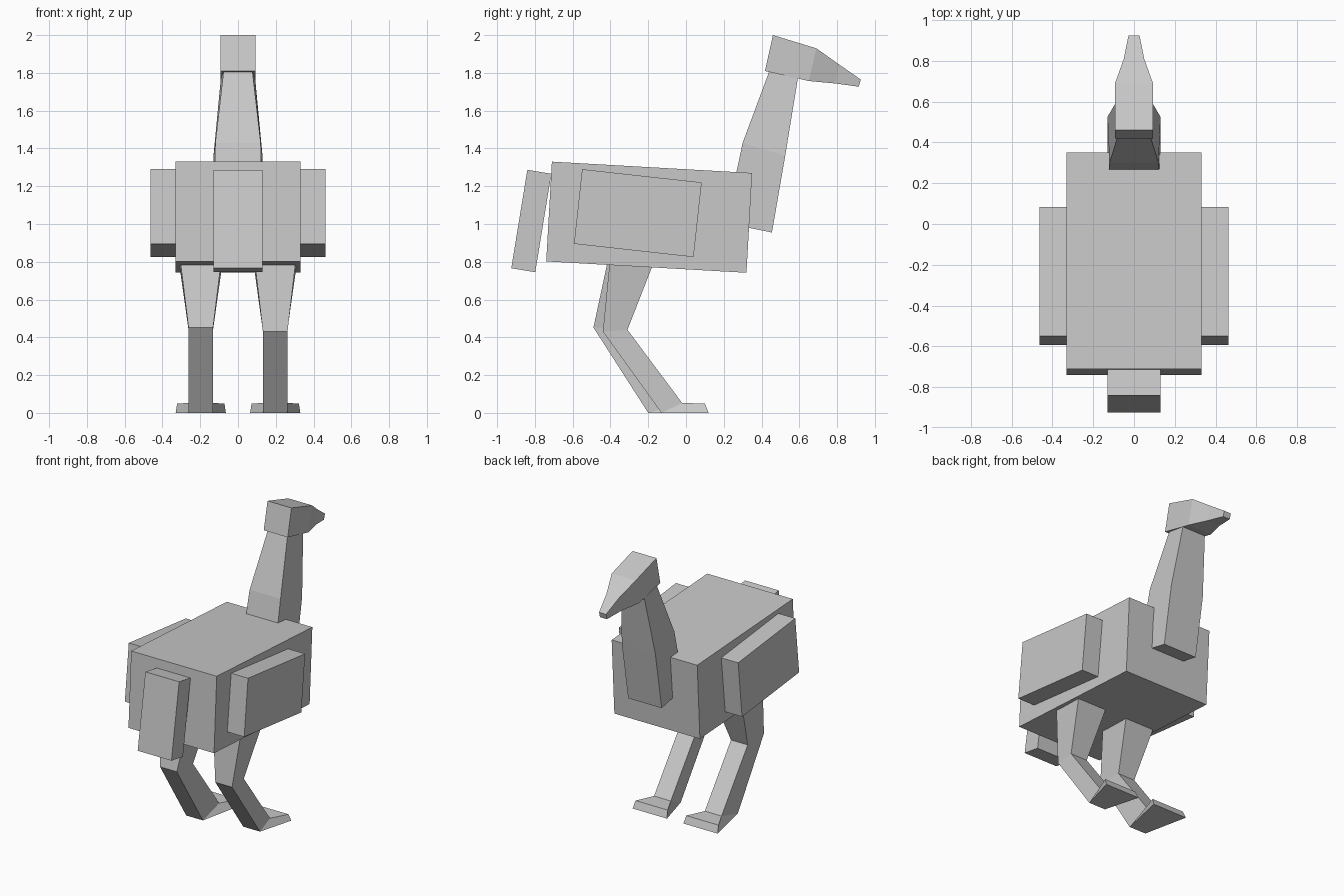
import bpy
import bmesh

cube = bpy.data.objects.get("Cube")
if cube:
    bpy.data.objects.remove(cube, do_unlink=True)

grey = bpy.data.materials.new("light_grey")
grey.use_nodes = True
colour = (0.58, 0.58, 0.58, 1)
grey.diffuse_color = colour
grey.node_tree.nodes["Principled BSDF"].inputs["Base Color"].default_value = colour


def loft(name, rings, x=0.0):
    """Four-sided tube; each ring is a pair of level edges (y, z, half width)."""
    bm = bmesh.new()
    loops = []
    for (ya, za, wa), (yb, zb, wb) in rings:
        corners = [(x - wa, ya, za), (x + wa, ya, za), (x + wb, yb, zb), (x - wb, yb, zb)]
        loops.append([bm.verts.new(c) for c in corners])
    for a, b in zip(loops, loops[1:]):
        for i in range(4):
            j = (i + 1) % 4
            bm.faces.new((a[i], a[j], b[j], b[i]))
    bm.faces.new(loops[0][::-1])
    bm.faces.new(loops[-1])
    bmesh.ops.recalc_face_normals(bm, faces=bm.faces)
    mesh = bpy.data.meshes.new(name)
    bm.to_mesh(mesh)
    bm.free()
    mesh.materials.append(grey)
    obj = bpy.data.objects.new(name, mesh)
    bpy.context.collection.objects.link(obj)
    return obj


def slab(name, profile, half, x=0.0):
    """Tilted box from a four-point side profile (y, z)."""
    a, b, c, d = [(y, z, half) for y, z in profile]
    return loft(name, [(a, d), (b, c)], x)


# Body and tail
slab("body", [(-0.71, 1.33), (0.35, 1.27), (0.32, 0.742), (-0.74, 0.802)], 0.332)
slab("tail", [(-0.84, 1.287), (-0.713, 1.266), (-0.798, 0.745), (-0.925, 0.766)], 0.131)

# Wings
for side, sign in (("left", 1), ("right", -1)):
    slab(side + "_wing", [(-0.55, 1.29), (0.083, 1.22), (0.04, 0.825), (-0.593, 0.895)],
         0.08, sign * 0.383)

# Neck: base, shoulder bend, top inside the head
loft("neck", [
    ((0.21, 1.005, 0.13), (0.455, 0.955, 0.13)),
    ((0.30, 1.43, 0.12), (0.525, 1.36, 0.13)),
    ((0.445, 1.82, 0.075), (0.597, 1.80, 0.088)),
])

# Head tapering into the beak
loft("head", [
    ((0.46, 2.0, 0.093), (0.418, 1.81, 0.093)),
    ((0.69, 1.93, 0.093), (0.65, 1.757, 0.093)),
    ((0.81, 1.845, 0.05), (0.79, 1.744, 0.05)),
    ((0.925, 1.765, 0.027), (0.915, 1.727, 0.027)),
])

# Legs: thigh, shin and flared foot, with slightly different knees and heels
for side, x, knee, heel in (("left", 0.197, (-0.44, 0.43), -0.13),
                            ("right", -0.197, (-0.49, 0.452), -0.2)):
    loft(side + "_leg", [
        ((-0.394, 0.9, 0.12), (-0.13, 0.9, 0.13)),
        ((*knee, 0.065), (-0.31, 0.44, 0.065)),
        ((heel, 0.0, 0.065), (-0.02, 0.052, 0.065)),
        ((0.12, 0.0, 0.133), (0.10, 0.05, 0.125)),
    ], x)
